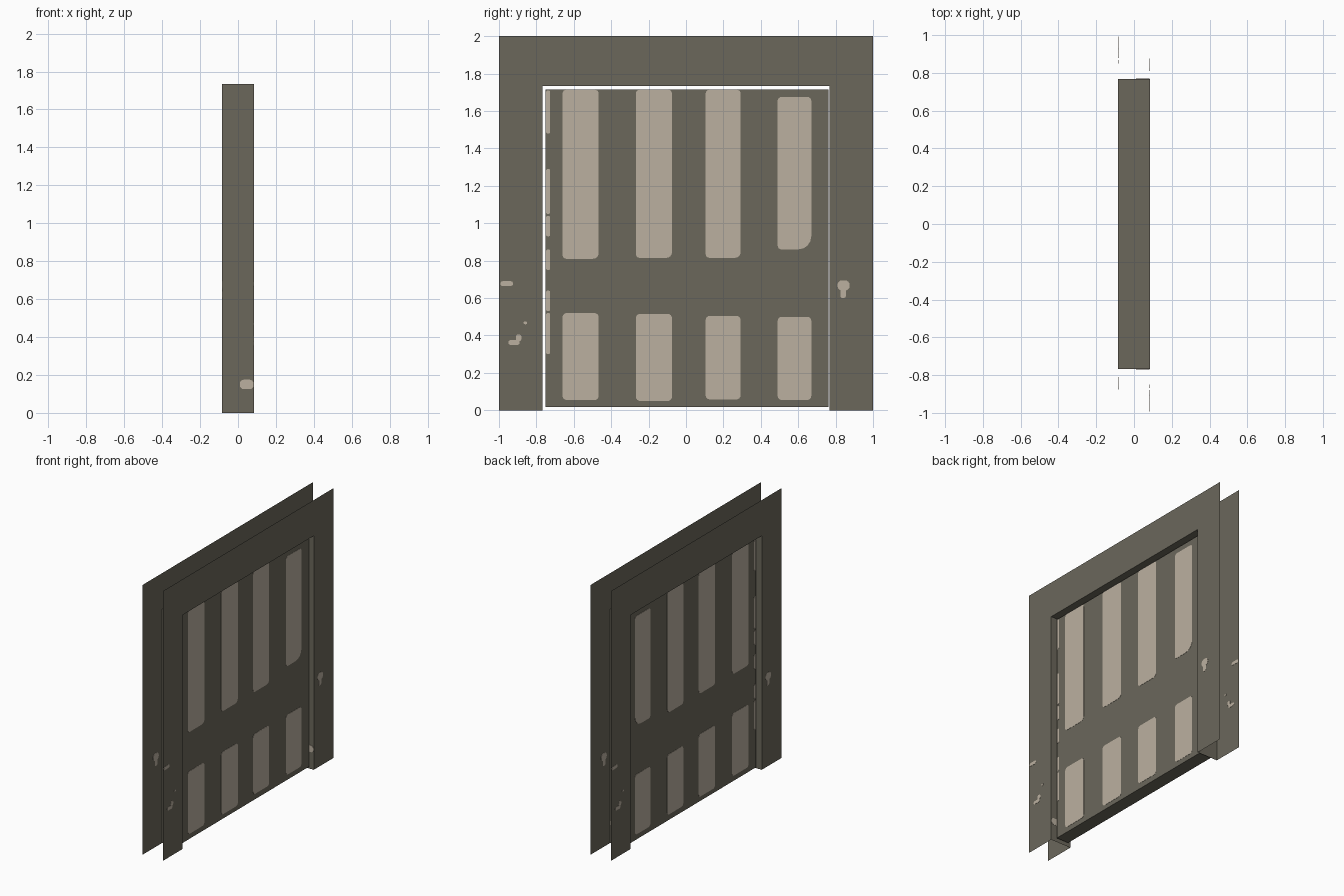
import bpy, bmesh, math

if "Cube" in bpy.data.objects:
    bpy.data.objects.remove(bpy.data.objects["Cube"])

def material(name, rgb):
    m = bpy.data.materials.new(name)
    m.diffuse_color = (*rgb, 1)
    m.use_nodes = True
    m.node_tree.nodes["Principled BSDF"].inputs["Base Color"].default_value = m.diffuse_color
    return m

DARK = material("dark olive grey", (0.147, 0.136, 0.105))
PALE = material("pale worn beige", (0.497, 0.434, 0.352))

WALL_X, DOOR_X = 0.084, 0.05      # half depths
OPEN_Y, OPEN_Z = 0.768, 1.735     # opening half width and height

def finish(name, bm, mat):
    me = bpy.data.meshes.new(name)
    bm.to_mesh(me)
    bm.free()
    me.materials.append(mat)
    ob = bpy.data.objects.new(name, me)
    bpy.context.collection.objects.link(ob)
    return ob

def sheet(name, points, mat=DARK):
    """One flat face through the given points."""
    bm = bmesh.new()
    bm.faces.new([bm.verts.new(p) for p in points])
    return finish(name, bm, mat)

def rounded(a0, a1, z0, z1, r, r_low):
    """Rounded rectangle outline; r_low is the radius of the lower far corner."""
    pts = []
    for cx, cz, sx, sz, rad, start in (
            (a0, z0, 1, 1, r, 180), (a1, z0, -1, 1, r_low, 270),
            (a1, z1, -1, -1, r, 0), (a0, z1, 1, -1, r, 90)):
        for i in range(5):
            t = math.radians(start + 22.5 * i)
            pts.append((cx + sx * rad + rad * math.cos(t),
                        cz + sz * rad + rad * math.sin(t)))
    return pts

def plate(name, axis, at, a0, a1, z0, z1, r=0.01, r_low=None):
    """Thin pale plate straddling a surface whose normal is the x or y axis."""
    bm = bmesh.new()
    outline = rounded(a0, a1, z0, z1, r, r_low or r)
    place = (lambda d, a, z: (d, a, z)) if axis == "x" else (lambda d, a, z: (a, d, z))
    rings = [[bm.verts.new(place(at + d, a, z)) for a, z in outline]
             for d in (-0.0015, 0.0015)]
    n = len(outline)
    bm.faces.new(rings[0])
    bm.faces.new(rings[1][::-1])
    for i in range(n):
        j = (i + 1) % n
        bm.faces.new((rings[0][i], rings[1][i], rings[1][j], rings[0][j]))
    bmesh.ops.recalc_face_normals(bm, faces=bm.faces)
    return finish(name, bm, PALE)

# Flat surrounds on both sides of the doorway, facing outwards
outline = [(-1, 0), (-OPEN_Y, 0), (-OPEN_Y, OPEN_Z), (OPEN_Y, OPEN_Z),
           (OPEN_Y, 0), (1, 0), (1, 2), (-1, 2)]
for side, label in ((1, "right"), (-1, "left")):
    sheet("surround_" + label, [(side * WALL_X, side * y, z) for y, z in outline])
    # Worn spots, turned half way round for the other side
    spots = [(0.81, 0.875, 0.64, 0.695, 0.025), (0.825, 0.855, 0.60, 0.65, 0.012),
             (-0.992, -0.925, 0.665, 0.69, 0.011), (-0.95, -0.89, 0.35, 0.375, 0.011),
             (-0.91, -0.88, 0.37, 0.405, 0.012), (-0.868, -0.85, 0.46, 0.475, 0.006)]
    for i, (y0, y1, z0, z1, r) in enumerate(spots):
        lo, hi = sorted((side * y0, side * y1))
        plate(f"surround_spot_{label}_{i}", "x", side * WALL_X, lo, hi, z0, z1, r)

# Opening lining: two jambs and a head
W = WALL_X
for side, label in ((1, "back"), (-1, "front")):
    y = side * OPEN_Y
    sheet("jamb_" + label, [(side * W, y, 0), (-side * W, y, 0),
                            (-side * W, y, OPEN_Z), (side * W, y, OPEN_Z)])
    plate("jamb_spot_" + label, "y", y, 0.01, 0.082, 0.125, 0.175, 0.02)
sheet("lining_head", [(-W, -OPEN_Y, OPEN_Z), (-W, OPEN_Y, OPEN_Z),
                      (W, OPEN_Y, OPEN_Z), (W, -OPEN_Y, OPEN_Z)])

# Door slab
D0, D1, Z0, Z1 = -0.75, 0.762, 0.017, 1.715
bm = bmesh.new()
bmesh.ops.create_cube(bm, size=1)
for v in bm.verts:
    v.co = (v.co.x * 2 * DOOR_X, D0 + (v.co.y + 0.5) * (D1 - D0),
            Z0 + (v.co.z + 0.5) * (Z1 - Z0))
finish("door", bm, DARK)

# Pale panels and worn edge on both door faces
panels = [(-0.66, -0.467, 0.81, 1.714, 0.055, 0.52),
          (-0.268, -0.075, 0.815, 1.714, 0.05, 0.515),
          (0.105, 0.292, 0.815, 1.714, 0.058, 0.505),
          (0.49, 0.67, 0.86, 1.675, 0.055, 0.50)]
worn = [(0.30, 0.52), (0.53, 0.64), (0.75, 0.86), (0.93, 1.04), (1.05, 1.29), (1.48, 1.71)]
for side, label in ((1, "right"), (-1, "left")):
    x = side * DOOR_X
    for i, (y0, y1, u0, u1, l0, l1) in enumerate(panels):
        plate(f"upper_panel_{label}_{i}", "x", x, y0, y1, u0, u1, 0.02,
              0.07 if i == 3 else 0.03)
        plate(f"lower_panel_{label}_{i}", "x", x, y0, y1, l0, l1, 0.022)
    for i, (z0, z1) in enumerate(worn):
        plate(f"worn_edge_{label}_{i}", "x", x, -0.748, -0.726, z0, z1, 0.009)
